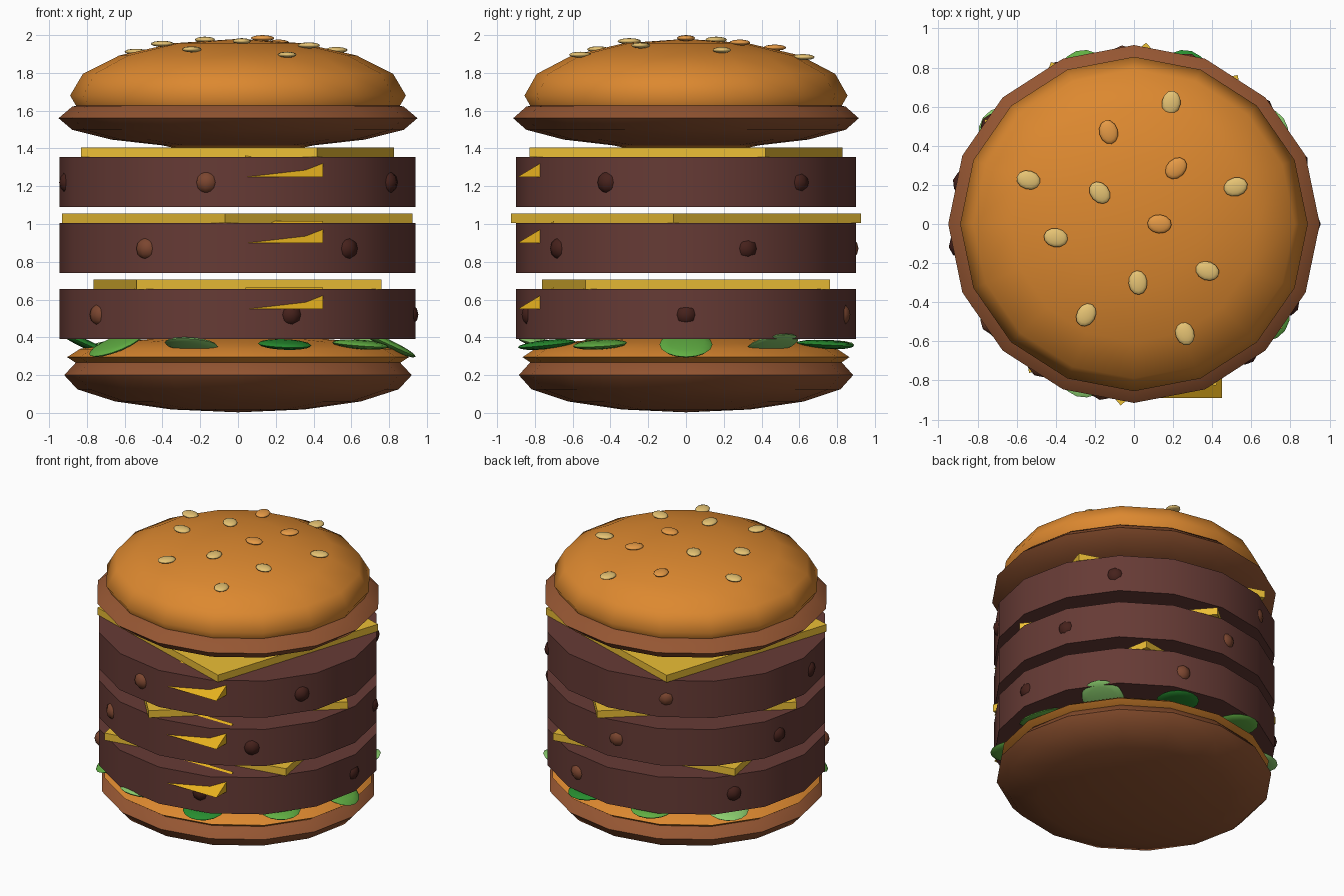
import bpy, bmesh
from math import cos, sin, radians
from mathutils import Matrix, Vector, Euler

if "Cube" in bpy.data.objects:
    bpy.data.objects.remove(bpy.data.objects["Cube"])


def material(name, rgb):
    m = bpy.data.materials.new(name)
    m.diffuse_color = [c ** 2.2 for c in rgb] + [1]
    m.use_nodes = True
    m.node_tree.nodes["Principled BSDF"].inputs["Base Color"].default_value = m.diffuse_color
    return m


CRUST = material("crust", (.86, .53, .2))
RIM = material("baked_rim", (.58, .34, .21))
MEAT = material("meat", (.40, .24, .22))
MEAT_DARK = material("meat_dark", (.28, .15, .13))
MEAT_LIGHT = material("meat_light", (.48, .28, .2))
CHEESE = material("cheese", (.92, .74, .22))
DRIP = material("cheese_drip", (.9, .69, .14))
GREENS = [material("green_mid", (.38, .68, .27)),
          material("green_pale", (.54, .8, .43)),
          material("green_dark", (.17, .55, .2))]
SEED = material("seed", (.9, .76, .45))
SEED_TOAST = material("seed_toasted", (.9, .6, .28))


def finish(name, bm, mat, angle):
    bmesh.ops.recalc_face_normals(bm, faces=bm.faces)
    me = bpy.data.meshes.new(name)
    bm.to_mesh(me)
    bm.free()
    me.materials.append(mat)
    ob = bpy.data.objects.new(name, me)
    bpy.context.collection.objects.link(ob)
    if angle:
        bpy.ops.object.select_all(action='DESELECT')
        bpy.context.view_layer.objects.active = ob
        ob.select_set(True)
        bpy.ops.object.shade_smooth_by_angle(angle=radians(angle))
    return ob


def place(loc, scale, rot=(0, 0, 0)):
    return Matrix.LocRotScale(Vector(loc), Euler(rot), Vector(scale))


def ellipsoid(name, loc, radii, mat, rot=(0, 0, 0), seg=16, rings=8):
    bm = bmesh.new()
    bmesh.ops.create_uvsphere(bm, u_segments=seg, v_segments=rings, radius=1,
                              matrix=place(loc, radii, rot))
    return finish(name, bm, mat, 80)


# Buns: each a squashed rim with a crust on top
ellipsoid("bottom_bun_rim", (0, 0, .20), (.92, .885, .197), RIM)
ellipsoid("bottom_bun_crust", (0, 0, .295), (.905, .865, .115), CRUST)
ellipsoid("top_bun_rim", (0, 0, 1.56), (.95, .915, .16), RIM)
ellipsoid("top_bun_crust", (0, 0, 1.68), (.889, .855, .30), CRUST)

# Lettuce leaves: ring of tilted discs under the lowest patty
tilts = [25, -20, 3, 0, 8, -24, 24, -12, 6, 5]
for i, t in enumerate(tilts):
    a = radians(36 * i)
    ellipsoid(f"lettuce_{i}", (.80 * cos(a), .775 * sin(a), .362), (.155, .14, .024),
              GREENS[i % 3], (0, radians(t), a), 16, 8)

# Three layers of patty, cheese slice and cheese drip
for k, turn in enumerate((10, 41, -18)):
    z = .39 + .35 * k
    bm = bmesh.new()
    bmesh.ops.create_cone(bm, cap_ends=True, segments=16, radius1=1, radius2=1, depth=1,
                          matrix=place((-.003, 0, z + .1325), (.942, .90, .265)))
    finish(f"patty_{k}", bm, MEAT, 30)

    bm = bmesh.new()
    bmesh.ops.create_cube(bm, size=1, matrix=place((-.003, 0, z + .29), (1.315, 1.315, .052),
                                                   (0, 0, radians(turn))))
    finish(f"cheese_slice_{k}", bm, CHEESE, 0)

    # Drip: wedge sloping out of the patty front
    bm = bmesh.new()
    ends = [[bm.verts.new((x, y, z + h)) for y, h in ((-.89, .16), (-.70, .16), (-.70, .275))]
            for x in (.04, .45)]
    bm.faces.new(ends[0])
    bm.faces.new(ends[1])
    for i in range(3):
        j = (i + 1) % 3
        bm.faces.new((ends[0][i], ends[0][j], ends[1][j], ends[1][i]))
    finish(f"cheese_drip_{k}", bm, DRIP, 0)

    # Coarse lumps around the patty side
    for i in range(5):
        a = radians(72 * i + 21.7 * k)
        ellipsoid(f"meat_lump_{k}_{i}", (.90 * cos(a), .86 * sin(a), z + .13),
                  (.055, .062, .06), MEAT_LIGHT if i % 2 else MEAT_DARK, (0, 0, a), 8, 6)

# Sesame seeds: x, y, direction of the long axis
seeds = [(.19, .62, 80), (-.13, .47, 105), (-.54, .225, -15), (-.175, .16, -50),
         (.215, .285, 45), (.52, .19, 15), (.13, 0, -5), (-.40, -.07, -10),
         (.02, -.30, 95), (.375, -.24, -20), (-.245, -.465, 60), (.26, -.56, 110)]
for i, (x, y, d) in enumerate(seeds):
    z = 1.68 + .30 * (1 - (x / .889) ** 2 - (y / .855) ** 2) ** .5
    ellipsoid(f"seed_{i}", (x, y, z + .007), (.062, .048, .016),
              SEED_TOAST if i in (1, 4, 6) else SEED, (0, 0, radians(d)), 12, 8)
